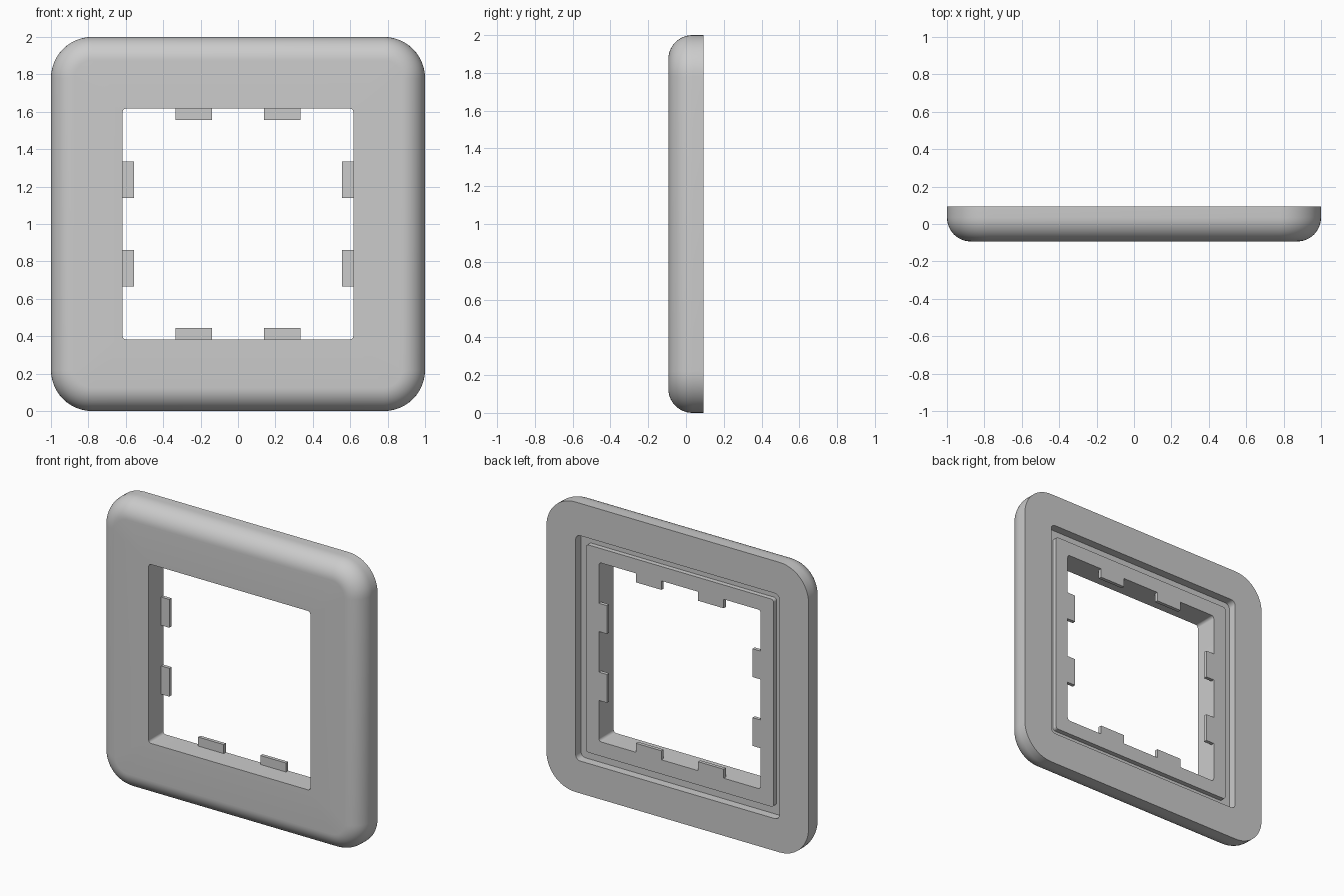
import bpy, bmesh, math

if "Cube" in bpy.data.objects:
    bpy.data.objects.remove(bpy.data.objects["Cube"])

CZ = 1.0          # height of the frame centre
SEG = 12          # segments per rounded corner


def rounded_ring(half, y, radius):
    """Points of a rounded square lying in the plane y."""
    pts = []
    c = half - radius
    for k, (sx, sz) in enumerate([(1, 1), (-1, 1), (-1, -1), (1, -1)]):
        for i in range(SEG + 1):
            a = math.pi / 2 * (k + i / SEG)
            pts.append((sx * c + radius * math.cos(a), y,
                        CZ + sz * c + radius * math.sin(a)))
    return pts


def finish(bm, name, smooth=False):
    bmesh.ops.recalc_face_normals(bm, faces=bm.faces)
    mesh = bpy.data.meshes.new(name)
    bm.to_mesh(mesh)
    bm.free()
    ob = bpy.data.objects.new(name, mesh)
    bpy.context.collection.objects.link(ob)
    if smooth:
        bpy.ops.object.select_all(action='DESELECT')
        ob.select_set(True)
        bpy.context.view_layer.objects.active = ob
        bpy.ops.object.shade_smooth_by_angle(angle=math.radians(30))
    return ob


# Frame cross-section as (half size, y, corner radius), front opening outwards
FRONT, BACK, LEDGE, FLOOR = -0.093, 0.093, 0.068, 0.035
profile = [(0.617, FRONT, 0.02)]
for i in range(13):                                  # rounded front edge
    a = math.pi / 2 * i / 12
    h = 0.875 + 0.125 * math.sin(a)
    profile.append((h, 0.035 - 0.128 * math.cos(a), h - 0.78))
profile += [
    (1.0, BACK, 0.22),                               # outer rim
    (0.777, BACK, 0.035), (0.777, FLOOR, 0.035),     # groove
    (0.716, FLOOR, 0.02), (0.716, LEDGE, 0.02),      # inner ledge
    (0.617, LEDGE, 0.02),
]

# Frame body
bm = bmesh.new()
rings = [[bm.verts.new(p) for p in rounded_ring(*r)] for r in profile]
for j, ring in enumerate(rings):
    nxt = rings[(j + 1) % len(rings)]
    n = len(ring)
    for i in range(n):
        k = (i + 1) % n
        bm.faces.new((ring[i], ring[k], nxt[k], nxt[i]))
finish(bm, "frame", smooth=True)


# Clip tabs around the opening, two per side
def box(name, x0, x1, y0, y1, z0, z1):
    bm = bmesh.new()
    bmesh.ops.create_cube(bm, size=1)
    for v in bm.verts:
        v.co = (x0 if v.co.x < 0 else x1,
                y0 if v.co.y < 0 else y1,
                z0 if v.co.z < 0 else z1)
    return finish(bm, name)


for side in (-1, 1):
    for end in (-1, 1):
        inner, outer = sorted((side * 0.555, side * 0.617))
        lo, hi = sorted((end * 0.14, end * 0.335))
        box("side_tab", inner, outer, 0.044, LEDGE, CZ + lo, CZ + hi)
        box("top_bottom_tab", lo, hi, 0.044, LEDGE, CZ + inner, CZ + outer)
